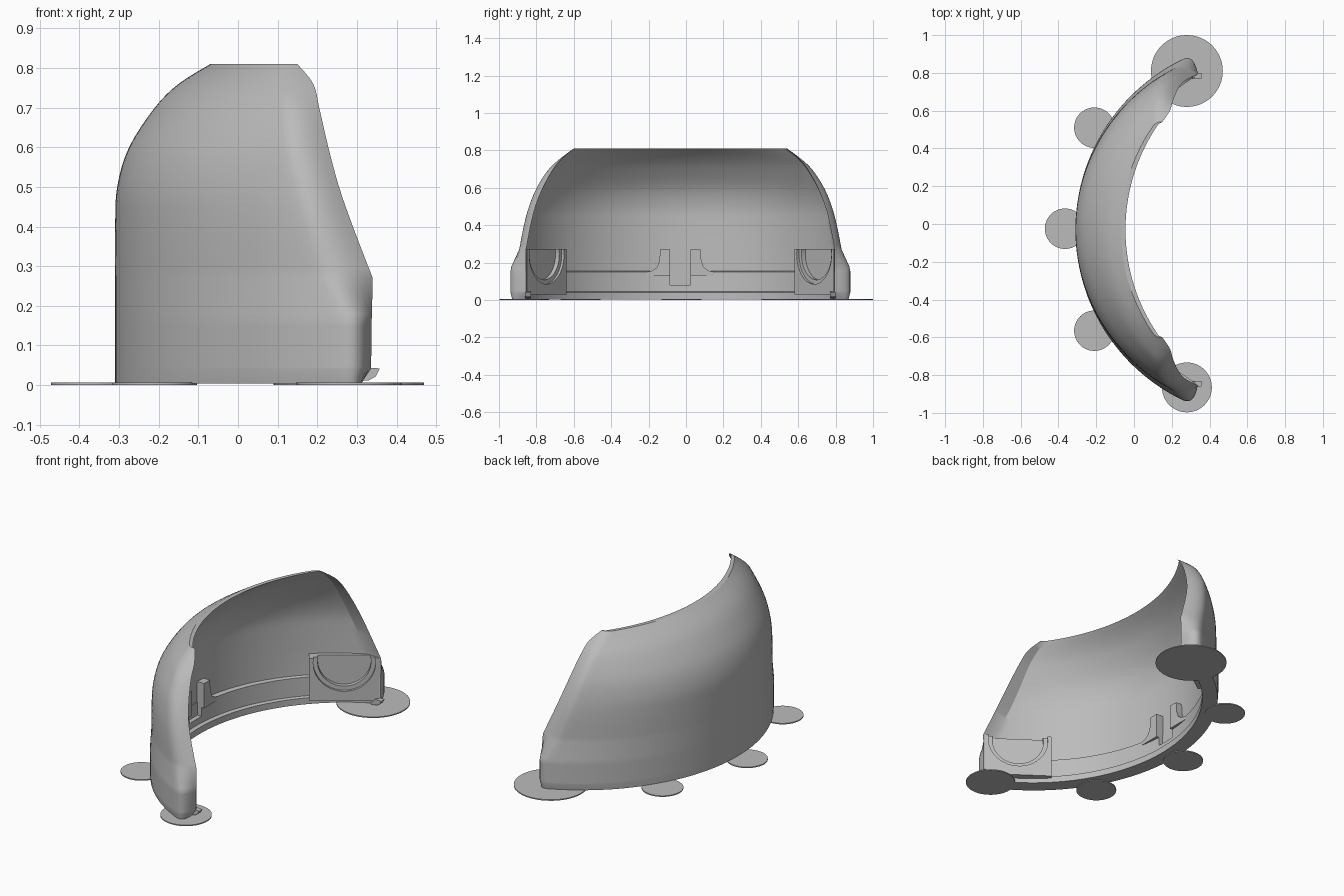
import bpy, bmesh, math
from mathutils import Vector

if "Cube" in bpy.data.objects:
    bpy.data.objects.remove(bpy.data.objects["Cube"])

GREY = (0.5, 0.5, 0.5, 1)
grey = bpy.data.materials.new("plain grey")
grey.use_nodes = True
grey.diffuse_color = GREY
grey.node_tree.nodes["Principled BSDF"].inputs["Base Color"].default_value = GREY

MID_Y = -0.03      # the shell is symmetric about this y
SEGMENTS = 72


def make(name, bm):
    bmesh.ops.recalc_face_normals(bm, faces=bm.faces)
    mesh = bpy.data.meshes.new(name)
    bm.to_mesh(mesh)
    bm.free()
    mesh.materials.append(grey)
    ob = bpy.data.objects.new(name, mesh)
    bpy.context.collection.objects.link(ob)
    return ob


def activate(ob):
    bpy.ops.object.select_all(action='DESELECT')
    ob.select_set(True)
    bpy.context.view_layer.objects.active = ob


def smooth(ob, angle=30):
    activate(ob)
    bpy.ops.object.shade_smooth_by_angle(angle=math.radians(angle))


def prism(name, points, offset):
    """Extrude a closed outline of 3D points along an offset."""
    bm = bmesh.new()
    face = bm.faces.new([bm.verts.new(p) for p in points])
    new = bmesh.ops.extrude_face_region(bm, geom=[face])["geom"]
    verts = [g for g in new if isinstance(g, bmesh.types.BMVert)]
    bmesh.ops.translate(bm, verts=verts, vec=offset)
    bm.faces.ensure_lookup_table()
    return make(name, bm)


def cylinder(name, center, axis, radius, depth):
    bm = bmesh.new()
    bmesh.ops.create_cone(bm, cap_ends=True, segments=64, radius1=radius,
                          radius2=radius, depth=depth)
    turn = Vector((0, 0, 1)).rotation_difference(Vector(axis))
    bmesh.ops.rotate(bm, verts=bm.verts, matrix=turn.to_matrix())
    bmesh.ops.translate(bm, verts=bm.verts, vec=center)
    return make(name, bm)


def cut(ob, cutter):
    cutter.hide_render = True
    activate(ob)
    mod = ob.modifiers.new("cut", 'BOOLEAN')
    mod.operation = 'DIFFERENCE'
    mod.solver = 'EXACT'
    mod.object = cutter
    bpy.ops.object.modifier_apply(modifier=mod.name)
    bpy.data.objects.remove(cutter)


def arc(apex, end_x, half):
    """Plan arc through both ends and the apex on the mid line."""
    rise = end_x - apex
    r = (rise * rise + half * half) / (2 * rise)
    a = math.atan2(half, r - rise)
    angles = [a * (2 * i / SEGMENTS - 1) for i in range(SEGMENTS + 1)]
    return [(apex + r - r * math.cos(t), r * math.sin(t)) for t in angles]


def bend(a, b, c, steps=7):
    """Rounded corner from a to c, pulled towards b; leaves out a."""
    ts = [i / steps for i in range(1, steps + 1)]
    return [tuple((1-t)**2 * p + 2*t*(1-t) * q + t*t * r for p, q, r in zip(a, b, c))
            for t in ts]


# Shell levels: z, then outer apex x, outer corner (x, half width), tip (x, half width),
# inner apex x, inner corner (x, half width)
levels = [
    (.004, -.31, .32, .92, .31, .83, -.225, .27, .81),
    (.04, -.31, .32, .93, .335, .825, -.225, .27, .81),
    (.046, -.31, .32, .93, .336, .825, -.245, .27, .815),
    (.15, -.31, .32, .93, .337, .825, -.25, .27, .815),
    (.155, -.31, .32, .93, .337, .825, -.275, .265, .82),
    (.18, -.31, .315, .925, .338, .825, -.275, .265, .822),
    (.27, -.31, .265, .88, .34, .825, -.275, .26, .825),
    (.4, -.31, .22, .855, .29, .80, -.275, .21, .80),
    (.5, -.305, .19, .828, .255, .775, -.27, .175, .775),
    (.6, -.275, .162, .787, .228, .735, -.238, .155, .733),
    (.7, -.21, .142, .72, .205, .68, -.168, .145, .675),
    (.76, -.15, .13, .65, .19, .63, -.11, .138, .622),
    (.81, -.07, .12, .575, .15, .57, -.045, .13, .56),
]


def refine(rows, steps=4):
    """Smooth curve through the levels."""
    out = []
    for i in range(len(rows) - 1):
        quad = [rows[max(i - 1, 0)], rows[i], rows[i + 1],
                rows[min(i + 2, len(rows) - 1)]]
        for s in range(steps):
            t = s / steps
            out.append([b + t / 2 * (c - a + t * (2*a - 5*b + 4*c - d
                        + t * (3*b - a - 3*c + d))) for a, b, c, d in zip(*quad)])
    return out + [rows[-1]]


# Curved shell with rounded, pointed ends and a stepped inner lip
bm = bmesh.new()
loops = []
for z, xo, cx, cy, tx, ty, xi, ix, iy in levels[:6] + refine(levels[6:]):
    outer = arc(xo, cx, cy)[2:-2]
    corner = bend(outer[-1], (cx, cy), (tx, ty))
    mirrored = [(x, -y) for x, y in corner[::-1]]
    ring = outer + corner + arc(xi, ix, iy)[::-1] + mirrored
    loops.append([bm.verts.new((x, y + MID_Y, z)) for x, y in ring])
count = len(loops[0])
for low, high in zip(loops, loops[1:]):
    for i in range(count):
        j = (i + 1) % count
        bm.faces.new((low[i], low[j], high[j], high[i]))
bm.faces.new(loops[0][::-1])
bm.faces.new(loops[-1])
shell = make("curved_shell", bm)

# Slot in the lip between the two prongs
slot = [(-.272, MID_Y + y, z) for y, z in
        ((-.055, .08), (.055, .08), (.055, .2), (-.055, .2))]
cut(shell, prism("slot_cutter", slot, (.12, 0, 0)))
smooth(shell)

prong_outline = [(.055, .13), (.055, .27), (.108, .27), (.112, .21), (.125, .175),
                 (.15, .157), (.18, .15), (.18, .13)]
for side, word in ((1, "left"), (-1, "right")):
    # Flared prongs in the middle of the inner wall
    prism("prong_" + word, [(-.29, MID_Y + side * y, z) for y, z in prong_outline],
          (.06, 0, 0))

    # End block with a stepped round pocket, open at the top
    outline = [Vector((x, side * y + MID_Y, .03)) for x, y in
               ((.334, .82), (.04, .61), (-.01, .68), (.235, .835))]
    front, back = outline[:2]
    along = (front - back).normalized()
    inward = Vector((along.y * side, -along.x * side, 0))
    block = prism("end_block_" + word, outline, (0, 0, .243))
    center = (front + back) / 2
    center.z = .245
    for radius, depth in ((.16, .015), (.137, .04)):
        cut(block, cylinder("pocket_cutter", center, inward, radius, 2 * depth))
    smooth(block)

    # Small upturned toe under each end
    toe = [(.29, .008), (.33, .012), (.348, .022), (.358, .042), (.32, .045)]
    prism("toe_" + word, [(x, side * .80 + MID_Y, z) for x, z in toe],
          (0, side * .03, 0))

# Thin round pads on the ground
pads = [(.28, .81, .19), (.28, -.865, .132), (-.21, .51, .107),
        (-.21, -.565, .107), (-.365, -.025, .107)]
for i, (x, y, r) in enumerate(pads):
    smooth(cylinder("ground_pad_%d" % (i + 1), (x, y, .003), (0, 0, 1), r, .006))
